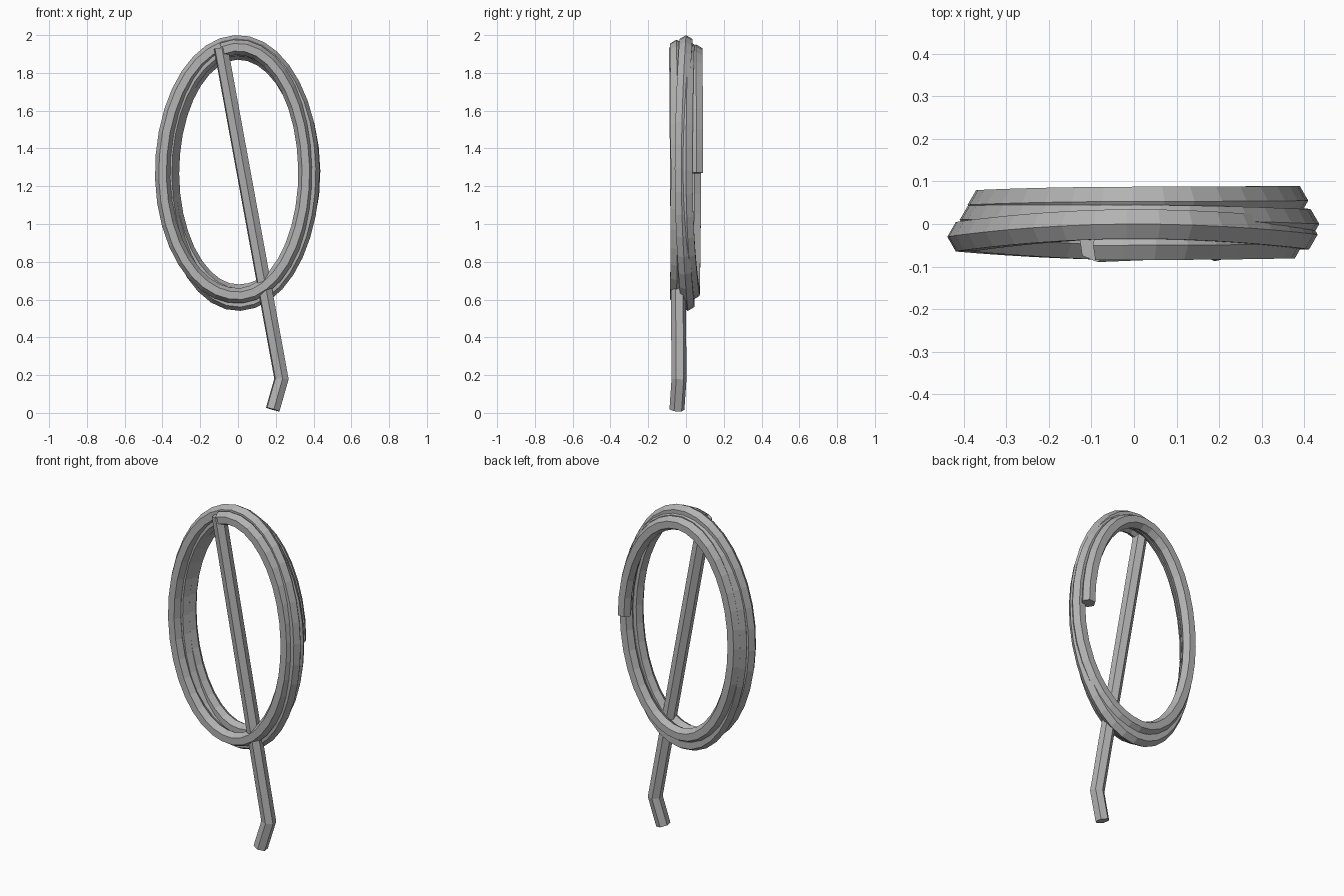
import bpy
import bmesh
from math import sin, cos, pi, radians
from mathutils import Vector

cube = bpy.data.objects.get("Cube")
if cube:
    bpy.data.objects.remove(cube)

SIDES = 6
RADIUS = 0.04
STEPS = 36          # segments per turn of the coil

grey = bpy.data.materials.new("rope grey")
grey.use_nodes = True
colour = (0.45, 0.45, 0.45, 1)
grey.diffuse_color = colour
grey.node_tree.nodes["Principled BSDF"].inputs["Base Color"].default_value = colour


def sweep(name, path, twist=0.0):
    """Sweep a capped hexagon along a path, mitred at each point."""
    bm = bmesh.new()
    rings = []
    last = len(path) - 1
    for i, p in enumerate(path):
        before = (p - path[max(i - 1, 0)]).normalized()
        after = (path[min(i + 1, last)] - p).normalized()
        tangent = (before + after).normalized()
        side = Vector((0, 1, 0)).cross(tangent).normalized()
        depth = tangent.cross(side)
        # widen the section in the plane of the bend
        mitre = 1 / max(tangent.dot(after if i < last else before), 0.5)
        ring = []
        for k in range(SIDES):
            a = 2 * pi * k / SIDES + twist
            ring.append(bm.verts.new(
                p + RADIUS * (side * cos(a) * mitre + depth * sin(a))))
        rings.append(ring)
    for a, b in zip(rings, rings[1:]):
        for k in range(SIDES):
            n = (k + 1) % SIDES
            bm.faces.new((a[k], a[n], b[n], b[k]))
    bm.faces.new(rings[0])
    bm.faces.new(rings[-1])
    bmesh.ops.recalc_face_normals(bm, faces=bm.faces)
    mesh = bpy.data.meshes.new(name)
    bm.to_mesh(mesh)
    bm.free()
    mesh.materials.append(grey)
    obj = bpy.data.objects.new(name, mesh)
    bpy.context.collection.objects.link(obj)
    return obj


# Loop size and depth at every quarter turn, from back to front
size = [1.0, 0.97, 0.95, 0.955, 1.07, 1.0, 1.0, 1.045,
        1.06, 1.045, 1.08, 0.985, 0.97, 1.01, 1.01]
depth = [0.055, 0.053, 0.045, 0.038, 0.0, 0.01, 0.01, 0.01,
         -0.025, 0.0, -0.03, -0.05, -0.046, -0.05, -0.05]


def blend(values, quarter):
    i = min(int(quarter), len(values) - 2)
    f = quarter - i
    f = f * f * (3 - 2 * f)
    return values[i] + (values[i + 1] - values[i]) * f


# Coil: a little over three oval turns
turns = 3.287
count = round(turns * STEPS)
coil = []
for i in range(count + 1):
    t = turns * i / count
    g = blend(size, t * 4)
    coil.append(Vector((0.37 * g * cos(2 * pi * t),
                        blend(depth, t * 4),
                        1.27 + 0.66 * g * sin(2 * pi * t))))
sweep("rope_coil", coil)

# Loose end: straight down across the coil, with a bent tip
tail = [coil[-1] + Vector((-0.005, 0, 0.015)),
        Vector((0.23, -0.037, 0.18)),
        Vector((0.184, -0.048, 0.018))]
sweep("rope_tail", tail, radians(22))
